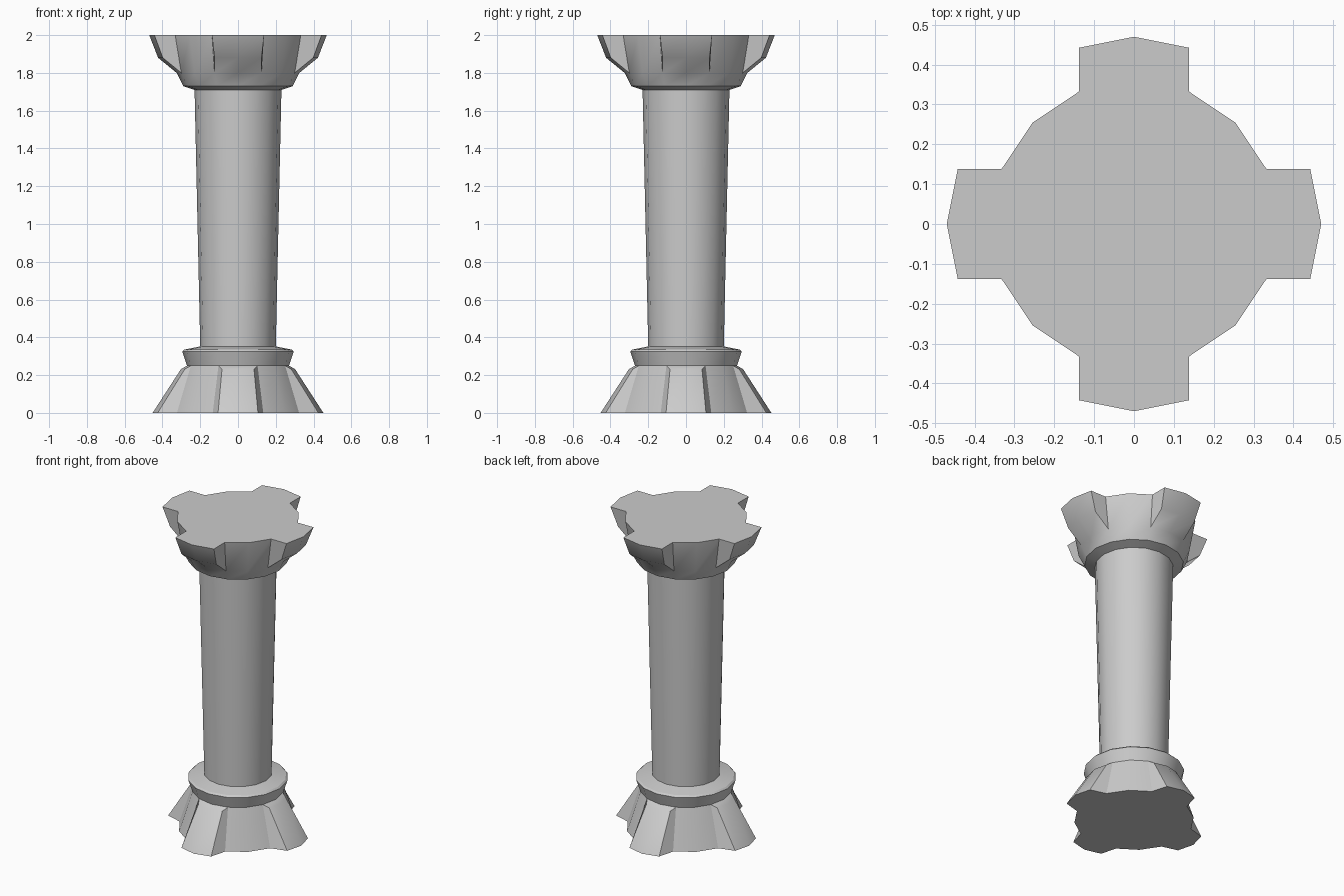
import bpy, bmesh
from math import sin, cos, pi
from mathutils import Vector

if "Cube" in bpy.data.objects:
    bpy.data.objects.remove(bpy.data.objects["Cube"])

N = 16  # sides of every round part


def lathe(profile, bottom_cap=False, top_cap=False):
    """Revolve (radius, z) points, listed upwards along the outside, round z."""
    bm = bmesh.new()
    rings = [[bm.verts.new((r * cos(2 * pi * k / N), r * sin(2 * pi * k / N), z))
              for k in range(N)] for r, z in profile]
    bands = []
    for a, b in zip(rings, rings[1:]):
        bands.append([bm.faces.new((a[k], a[(k + 1) % N], b[(k + 1) % N], b[k]))
                      for k in range(N)])
    if bottom_cap:
        bm.faces.new(rings[0][::-1])
    if top_cap:
        bm.faces.new(rings[-1])
    return bm, bands


def add_lugs(bm, band, lower, upper):
    """Extrude the face pair at each axis; lower/upper = (outward, rise, width scale)."""
    z_mid = sum(f.calc_center_median().z for f in band) / N
    for q in range(4):
        k = q * N // 4
        out = Vector((round(cos(q * pi / 2)), round(sin(q * pi / 2)), 0))
        side = Vector((-out.y, out.x, 0))
        pair = [band[k - 1], band[k]]
        res = bmesh.ops.extrude_face_region(bm, geom=pair)
        for f in pair:
            if f.is_valid:
                bm.faces.remove(f)
        for v in (g for g in res["geom"] if isinstance(g, bmesh.types.BMVert)):
            push, rise, width = lower if v.co.z < z_mid else upper
            v.co += out * push + side * (v.co.dot(side) * (width - 1))
            v.co.z += rise
    # remove any edges left inside the lugs
    loose = [e for e in bm.edges if not e.link_faces]
    bmesh.ops.delete(bm, geom=loose, context='EDGES')


def finish(bm, name):
    mesh = bpy.data.meshes.new(name)
    bm.to_mesh(mesh)
    bm.free()
    ob = bpy.data.objects.new(name, mesh)
    bpy.context.collection.objects.link(ob)
    bpy.ops.object.select_all(action='DESELECT')
    ob.select_set(True)
    bpy.context.view_layer.objects.active = ob
    bpy.ops.object.shade_smooth_by_angle(angle=pi / 6)


# Base: flared foot with four buttresses, topped by a collar
bm, bands = lathe([(0.35, 0), (0.27, 0.25), (0.295, 0.325),
                   (0.285, 0.335), (0.20, 0.352)], bottom_cap=True)
add_lugs(bm, bands[0], lower=(0.102, 0, 0.79), upper=(0.032, -0.018, 0.82))
finish(bm, "column_base")

# Shaft: widens slightly towards the top
bm, _ = lathe([(0.20, 0.352), (0.23, 1.71)])
finish(bm, "column_shaft")

# Capital: flared head with four brackets
bm, bands = lathe([(0.23, 1.71), (0.29, 1.73), (0.325, 1.80), (0.36, 2.0)],
                  top_cap=True)
add_lugs(bm, bands[2], lower=(0.098, 0.08, 1), upper=(0.11, 0, 1))
finish(bm, "column_capital")
